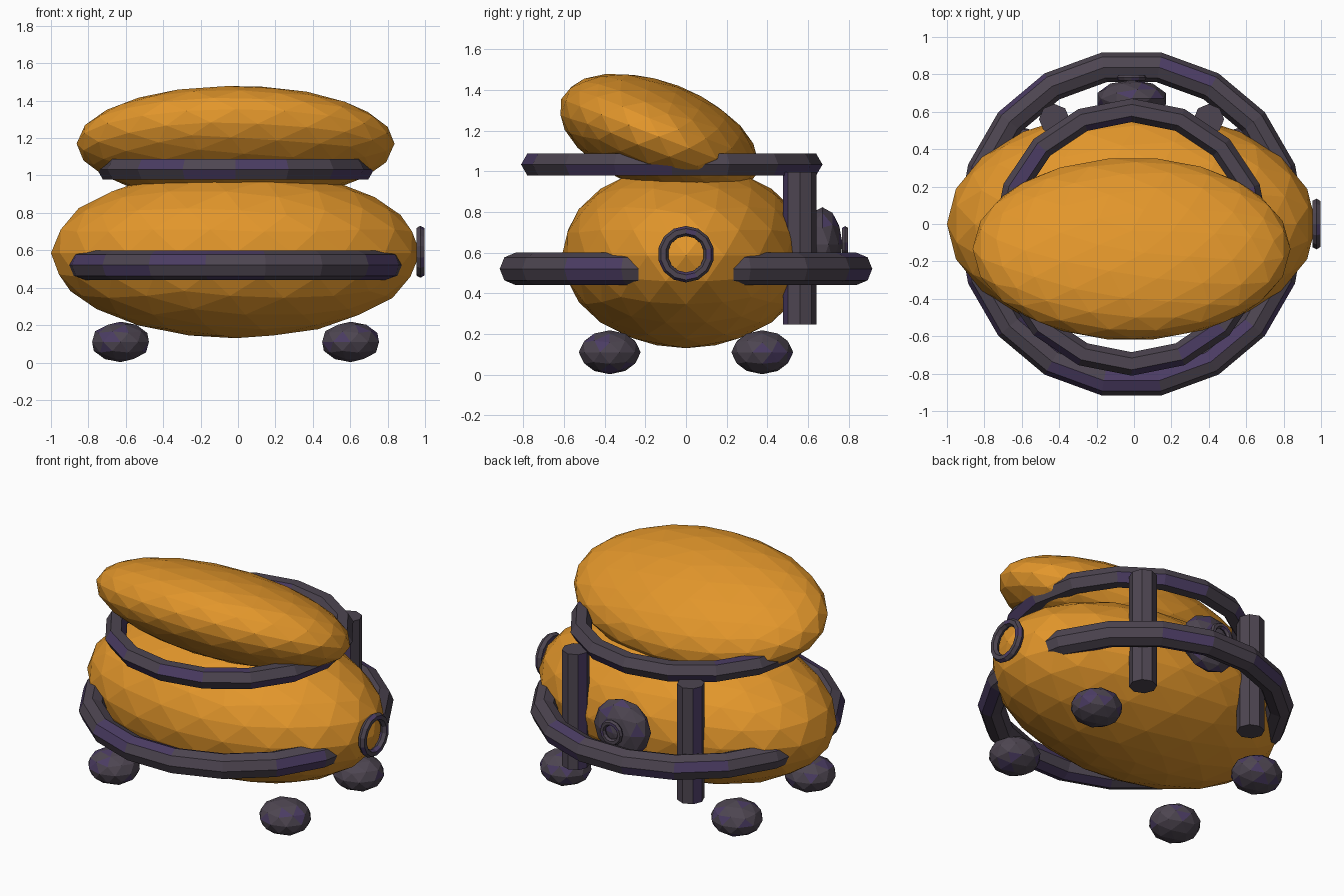
import bpy, math, random
from mathutils import Matrix

if "Cube" in bpy.data.objects:
    bpy.data.objects.remove(bpy.data.objects["Cube"])

random.seed(4)
CX = -0.013  # side-to-side middle of the main parts


def material(name, rgb):
    m = bpy.data.materials.new(name)
    m.diffuse_color = (*rgb, 1)
    m.use_nodes = True
    m.node_tree.nodes["Principled BSDF"].inputs["Base Color"].default_value = m.diffuse_color
    return m


ORANGE = material("orange", (0.76, 0.305, 0.024))
DARK = material("dark purple grey", (0.075, 0.060, 0.082))
PURPLE = material("deep purple", (0.070, 0.045, 0.125))


def finish(name, mat):
    ob = bpy.context.object
    ob.name = ob.data.name = name
    ob.data.materials.append(mat)
    if mat == DARK:
        # scattered purple patches on the dark metal
        ob.data.materials.append(PURPLE)
        for p in ob.data.polygons:
            p.material_index = int(random.random() < 0.18)
    return ob


def ball(name, loc, radii, mat, sub, tilt=0):
    bpy.ops.mesh.primitive_ico_sphere_add(subdivisions=sub, radius=1)
    ob = finish(name, mat)
    # stretch to the exact half sizes, then tilt about x
    ext = [max(abs(v.co[i]) for v in ob.data.vertices) for i in range(3)]
    ob.data.transform(Matrix.Diagonal([r / e for r, e in zip(radii, ext)] + [1]))
    ob.rotation_euler.x = math.radians(tilt)
    ob.location = loc
    return ob


def ring(name, loc, major, minor, segs, sides, rot=(0, 0, 0)):
    bpy.ops.mesh.primitive_torus_add(
        location=loc, rotation=rot, major_radius=major, minor_radius=minor,
        major_segments=segs, minor_segments=sides)
    return finish(name, DARK)


# rounded body and tilted lid
ball("body", (CX, 0, 0.585), (0.987, 0.61, 0.455), ORANGE, 3)
ball("lid", (CX, -0.133, 1.17), (0.85, 0.515, 0.268), ORANGE, 3, -21)

# bands around the body and under the lid
ring("lower_band", (CX, 0, 0.52), 0.85, 0.08, 18, 8)
ring("upper_band", (CX, -0.07, 1.033), 0.678, 0.063, 16, 6)

# four feet
for sx in (-1, 1):
    for sy in (-1, 1):
        ball(f"foot_{'left' if sx < 0 else 'right'}_{'front' if sy < 0 else 'back'}",
             (CX + sx * 0.615, sy * 0.375, 0.11), (0.152, 0.152, 0.108), DARK, 2)

# two hinge posts at the back
for side, sx in (("left", -1), ("right", 1)):
    bpy.ops.mesh.primitive_cylinder_add(vertices=8, radius=0.082, depth=0.75,
                                        location=(CX + sx * 0.413, 0.56, 0.622))
    finish(f"back_post_{side}", DARK)

# back knob with its small ring, and the ring on the right end
ball("back_knob", (CX, 0.67, 0.64), (0.183, 0.1, 0.183), DARK, 2)
ring("knob_ring", (CX, 0.782, 0.65), 0.062, 0.018, 12, 6, (math.pi / 2, 0, 0))
ring("end_ring", (0.975, 0, 0.592), 0.114, 0.025, 14, 6, (0, math.pi / 2, 0))
